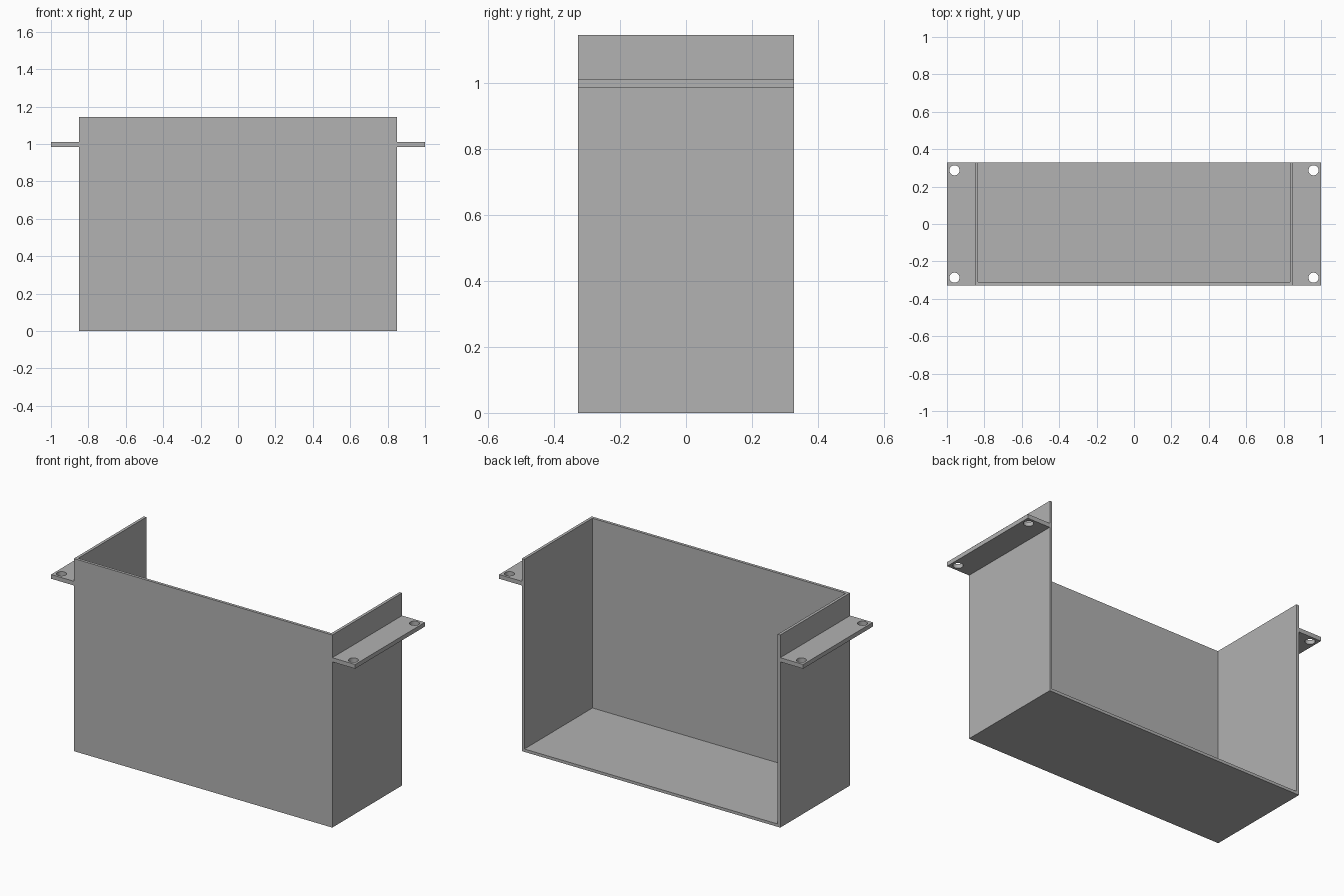
import bpy
import bmesh
from math import cos, sin, tau

old = bpy.data.objects.get("Cube")
if old:
    bpy.data.objects.remove(old, do_unlink=True)

HALF_W, HALF_D, HEIGHT, WALL = 0.85, 0.328, 1.145, 0.017
TAB_LOW, TAB_HIGH, TAB_END = 0.985, 1.01, 1.0
HOLE_X, HOLE_Y, HOLE_R, HOLE_SIDES = 0.96, 0.287, 0.027, 32

grey = bpy.data.materials.new("plain grey")
grey.use_nodes = True
grey.diffuse_color = (0.445, 0.445, 0.445, 1)
grey.node_tree.nodes["Principled BSDF"].inputs["Base Color"].default_value = grey.diffuse_color


def link(name, data):
    obj = bpy.data.objects.new(name, data)
    bpy.context.collection.objects.link(obj)
    data.materials.append(grey)
    return obj


def select_only(obj):
    bpy.ops.object.select_all(action="DESELECT")
    obj.select_set(True)
    bpy.context.view_layer.objects.active = obj


# Tray: a box without its top and back, thickened inwards
bm = bmesh.new()
bmesh.ops.create_cube(bm, size=1)
for v in bm.verts:
    v.co = (v.co.x * 2 * HALF_W, v.co.y * 2 * HALF_D, (v.co.z + 0.5) * HEIGHT)
bm.normal_update()
open_sides = [f for f in bm.faces if f.normal.z > 0.5 or f.normal.y > 0.5]
bmesh.ops.delete(bm, geom=open_sides, context="FACES")
mesh = bpy.data.meshes.new("tray")
bm.to_mesh(mesh)
bm.free()
tray = link("tray", mesh)
shell = tray.modifiers.new("wall thickness", "SOLIDIFY")
shell.thickness = WALL
shell.offset = -1
shell.use_even_offset = True


# Mounting tabs: filled outlines with two screw holes each
def add_outline(curve, points):
    spline = curve.splines.new("POLY")
    spline.points.add(len(points) - 1)
    for p, (x, y) in zip(spline.points, points):
        p.co = (x, y, 0, 1)
    spline.use_cyclic_u = True


def mounting_tab(name, side):
    curve = bpy.data.curves.new(name, "CURVE")
    curve.dimensions = "2D"
    curve.fill_mode = "BOTH"
    curve.extrude = (TAB_HIGH - TAB_LOW) / 2
    inner, outer = side * HALF_W, side * TAB_END
    add_outline(curve, [(inner, -HALF_D), (outer, -HALF_D), (outer, HALF_D), (inner, HALF_D)])
    for y in (-HOLE_Y, HOLE_Y):
        angles = [tau * i / HOLE_SIDES for i in range(HOLE_SIDES)]
        add_outline(curve, [(side * HOLE_X + HOLE_R * cos(a), y + HOLE_R * sin(a)) for a in angles])
    tab = link(name, curve)
    tab.location.z = (TAB_LOW + TAB_HIGH) / 2
    select_only(tab)
    bpy.ops.object.convert(target="MESH")
    tab = bpy.context.object
    # Weld the caps to the rims and face everything outwards
    bm = bmesh.new()
    bm.from_mesh(tab.data)
    bmesh.ops.remove_doubles(bm, verts=bm.verts, dist=0.0001)
    bmesh.ops.recalc_face_normals(bm, faces=bm.faces)
    bm.to_mesh(tab.data)
    bm.free()
    bpy.ops.object.shade_smooth_by_angle()


mounting_tab("left_mounting_tab", 1)
mounting_tab("right_mounting_tab", -1)
